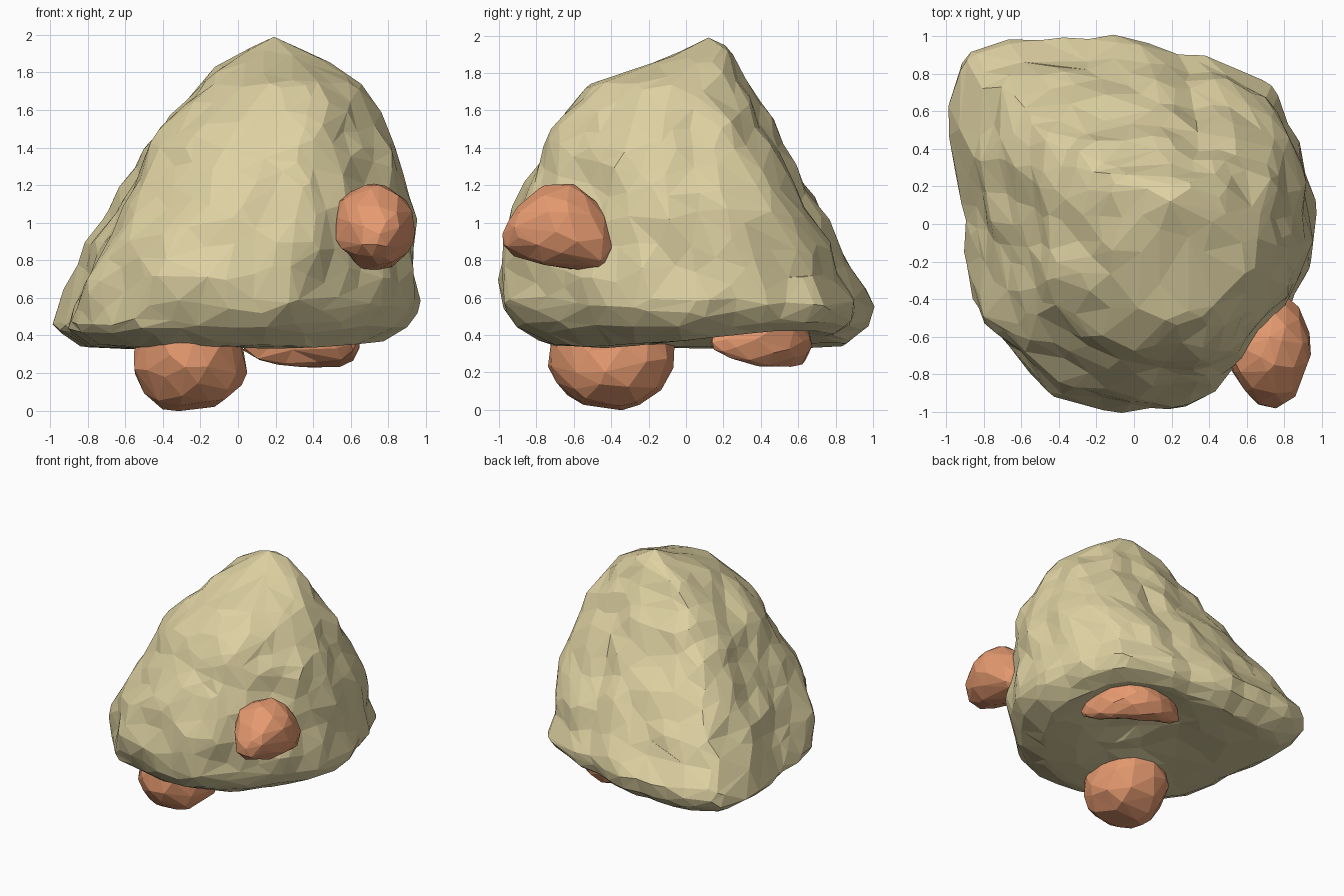
import bpy, bmesh, math
from mathutils import Vector, noise

if "Cube" in bpy.data.objects:
    bpy.data.objects.remove(bpy.data.objects["Cube"])


def make_material(name, colour):
    mat = bpy.data.materials.new(name)
    mat.use_nodes = True
    mat.diffuse_color = (*colour, 1)
    mat.node_tree.nodes["Principled BSDF"].inputs["Base Color"].default_value = (*colour, 1)
    return mat


def lerp(a, b, t):
    return a + (b - a) * t


def clamp(value, low=0, high=1):
    return max(low, min(high, value))


def faceted_blob(name, mat, subdivisions, keep, shape):
    """Icosphere whose points are moved by shape(), thinned to irregular flat facets."""
    bm = bmesh.new()
    bmesh.ops.create_icosphere(bm, subdivisions=subdivisions, radius=1)
    for v in bm.verts:
        v.co = shape(v.co.normalized())
    mesh = bpy.data.meshes.new(name)
    bm.to_mesh(mesh)
    bm.free()
    mesh.materials.append(mat)
    obj = bpy.data.objects.new(name, mesh)
    bpy.context.collection.objects.link(obj)
    thin = obj.modifiers.new("Facets", "DECIMATE")
    thin.ratio = keep
    return obj


stone = make_material("sandy stone", (0.73, 0.64, 0.36))
clay = make_material("orange clay", (0.78, 0.32, 0.16))

# Boulder: horizontal sections from underside to peak (height, x range, y range)
sections = [
    (.35, 0, 0, 0, 0),
    (.33, -.6, .5, -.5, .6),
    (.34, -.85, .78, -.71, .85),
    (.44, -1, .92, -.91, .97),
    (.56, -.96, .99, -.98, 1),
    (.72, -.89, .96, -1, .91),
    (.88, -.81, .94, -.98, .83),
    (1.05, -.69, .93, -.93, .73),
    (1.2, -.62, .91, -.86, .64),
    (1.4, -.52, .85, -.77, .52),
    (1.6, -.34, .76, -.65, .41),
    (1.74, -.21, .65, -.5, .33),
    (1.84, -.1, .5, -.2, .29),
    (1.93, .05, .35, -.01, .24),
    (1.99, .19, .19, .12, .12),
]
# Plan radius every 15 degrees, starting at +x
plan = [.99, .97, 1, 1.02, 1, .94, .99, 1.02, 1.12, 1.27, 1.14, .97,
        .9, .94, .98, .96, 1.02, 1, .99, 1, .96, .92, .93, .96]

# Distance travelled along the profile, so facets stay even in size
travel = [0]
for a, b in zip(sections, sections[1:]):
    step = math.hypot(b[0] - a[0], (b[2] - b[1] - a[2] + a[1]) / 2)
    travel.append(travel[-1] + step)


def boulder_shape(d):
    s = (1 - math.acos(clamp(d.z, -1, 1)) / math.pi) * travel[-1]
    i = 0
    while i < len(travel) - 2 and travel[i + 1] < s:
        i += 1
    t = (s - travel[i]) / (travel[i + 1] - travel[i])
    z, x0, x1, y0, y1 = (lerp(a, b, t) for a, b in zip(sections[i], sections[i + 1]))
    angle = math.atan2(d.y, d.x) % math.tau
    turn = angle / math.tau * len(plan)
    k = int(turn) % len(plan)
    r = lerp(plan[k], plan[(k + 1) % len(plan)], turn % 1)
    # Slight shoulder above the back lump
    swell = clamp((z - 0.6) / 0.4) * clamp((1.8 - z) / 0.5)
    r += 0.06 * swell * max(0, math.cos(angle - math.pi / 4)) ** 8
    p = Vector((lerp(x0, x1, (1 + r * math.cos(angle)) / 2),
                lerp(y0, y1, (1 + r * math.sin(angle)) / 2), z))
    # Shallow hollow in the underside, around the back lump
    hollow = math.exp(-((p.x - 0.38) ** 2 + (p.y - 0.42) ** 2) / 0.2)
    p.z += 0.12 * hollow * clamp(1 - (z - 0.36) / 0.2)
    # Broad dents plus small chips, calmer at the peak and underneath
    rough = 0.03 * noise.noise(p * 2.6) + 0.04 * noise.noise(p * 5 + Vector((7, 3, 1)))
    rough *= clamp((2.05 - z) / 0.5) * clamp(z / 0.6)
    return p + Vector((d.x, d.y, d.z * 0.5)).normalized() * rough


faceted_blob("boulder", stone, 5, 0.2, boulder_shape)


# Clay lumps: ellipsoids whose long axis follows a curved spine
def lump(name, start, middle, end, radii, taper=0):
    a, m, b = Vector(start), Vector(middle), Vector(end)
    along = (b - a).normalized()
    side = along.cross(Vector((0, 0, 1))).normalized()
    up = side.cross(along)

    def shape(d):
        t = (d.x + 1) / 2
        spine = a * (1 - t) ** 2 + m * 2 * t * (1 - t) + b * t * t
        wide = (1 + taper * d.x) * (1 + 0.14 * noise.noise(d * 1.7 + a * 5))
        return spine + (side * d.y * radii[0] + up * d.z * radii[1]) * wide

    return faceted_blob(name, clay, 3, 0.38, shape)


lump("bottom_lump", (-.25, -.74, .29), (-.25, -.4, .26), (-.25, -.06, .3), (.3, .29))
lump("side_lump", (.73, -.98, .94), (.68, -.7, 1.09), (.77, -.39, .84), (.21, .22), .08)
lump("back_lump", (.63, .14, .36), (.5, .68, .38), (.03, .56, .34), (.13, .14))
